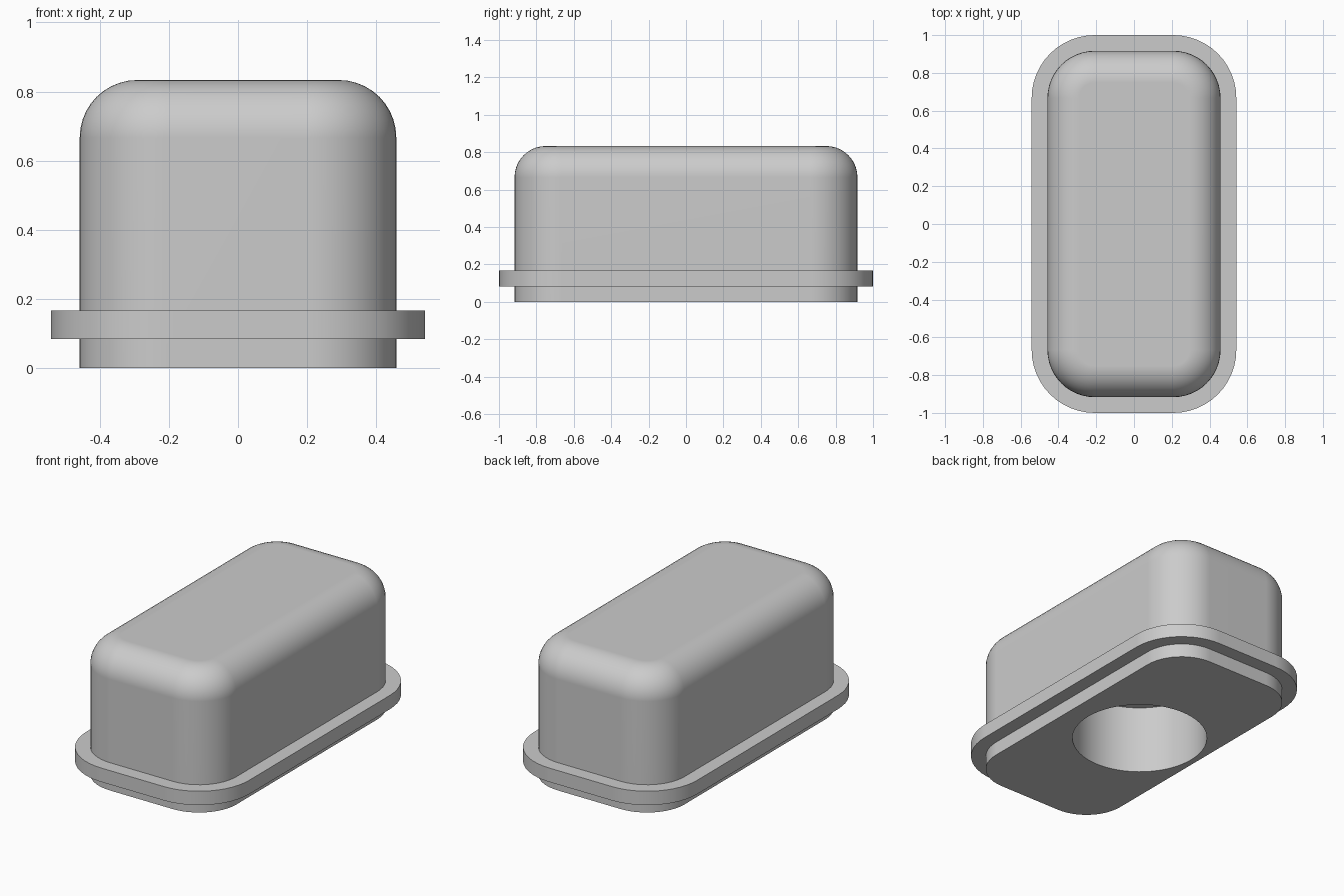
import bpy, bmesh
from math import sin, cos, pi

cube = bpy.data.objects.get("Cube")
if cube:
    bpy.data.objects.remove(cube, do_unlink=True)

UNIT = 1 / 12              # wall step that all sizes share
CORE_X, CORE_Y = 2.5 * UNIT, 8 * UNIT   # centres of the rounded corners
CORNER = 3 * UNIT
FILLET = 2 * UNIT

grey = bpy.data.materials.new("plain_grey")
grey.use_nodes = True
grey.diffuse_color = (0.6, 0.6, 0.6, 1)
grey.node_tree.nodes["Principled BSDF"].inputs["Base Color"].default_value = (0.6, 0.6, 0.6, 1)


def outline(offset, steps=12):
    """Rounded rectangle, grown outward by offset."""
    r = CORNER + offset
    points = []
    for q, (sx, sy) in enumerate([(1, 1), (-1, 1), (-1, -1), (1, -1)]):
        for i in range(steps + 1):
            a = (q + i / steps) * pi / 2
            points.append((sx * CORE_X + r * cos(a), sy * CORE_Y + r * sin(a)))
    return points


def loft(name, profile, closed):
    """Join outlines at each (offset, z); cap the ends or close the loop."""
    bm = bmesh.new()
    rings = [[bm.verts.new((x, y, z)) for x, y in outline(o)] for o, z in profile]
    pairs = list(zip(rings, rings[1:]))
    if closed:
        pairs.append((rings[-1], rings[0]))
    else:
        bm.faces.new(rings[0][::-1])
        bm.faces.new(rings[-1])
    for low, high in pairs:
        for i in range(len(low)):
            j = (i + 1) % len(low)
            bm.faces.new((low[i], low[j], high[j], high[i]))
    bmesh.ops.recalc_face_normals(bm, faces=bm.faces)
    mesh = bpy.data.meshes.new(name)
    bm.to_mesh(mesh)
    bm.free()
    mesh.materials.append(grey)
    obj = bpy.data.objects.new(name, mesh)
    bpy.context.collection.objects.link(obj)
    return obj


def select(obj):
    bpy.ops.object.select_all(action='DESELECT')
    obj.select_set(True)
    bpy.context.view_layer.objects.active = obj


def smooth(obj):
    select(obj)
    bpy.ops.object.shade_smooth_by_angle(angle=pi / 6)
    weighted = obj.modifiers.new("even_shading", 'WEIGHTED_NORMAL')
    weighted.keep_sharp = True


# Body: straight walls, rounded over at the top
top = 10 * UNIT
profile = [(0, 0)]
for i in range(11):
    a = i / 10 * pi / 2
    profile.append((FILLET * (cos(a) - 1), top - FILLET + FILLET * sin(a)))
body = loft("body", profile, closed=False)

# Blind round hole in the underside
DEPTH = 5 * UNIT
bpy.ops.mesh.primitive_cylinder_add(vertices=64, radius=0.38, depth=2 * DEPTH,
                                    location=(-UNIT / 2, 0, 0))
cutter = bpy.context.object
cutter.name = "hole_cutter"
cutter.hide_render = True
cutter.data.materials.append(grey)
select(body)
cut = body.modifiers.new("hole", 'BOOLEAN')
cut.operation = 'DIFFERENCE'
cut.solver = 'EXACT'
cut.object = cutter
bpy.ops.object.modifier_apply(modifier=cut.name)
bpy.data.objects.remove(cutter, do_unlink=True)
smooth(body)

# Flange: flat band around the lower body
inner = -0.01
flange = loft("flange", [(inner, UNIT), (UNIT, UNIT), (UNIT, 2 * UNIT), (inner, 2 * UNIT)], closed=True)
smooth(flange)
